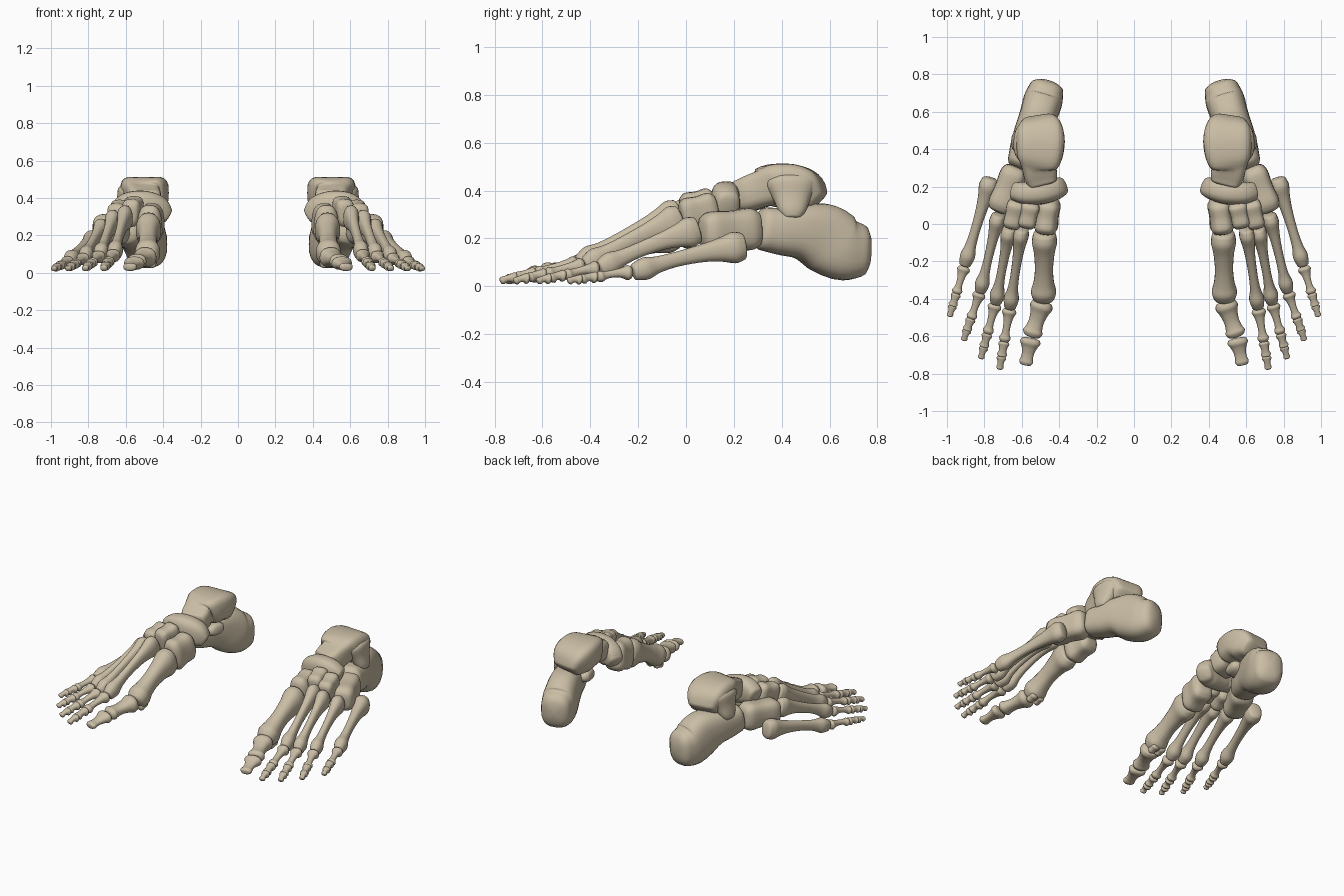
import bpy, bmesh, math
from mathutils import Vector

cube = bpy.data.objects.get("Cube")
if cube:
    bpy.data.objects.remove(cube, do_unlink=True)

ivory = bpy.data.materials.new("bone_ivory")
ivory.use_nodes = True
ivory.diffuse_color = (0.59, 0.51, 0.375, 1)
shader = ivory.node_tree.nodes["Principled BSDF"]
shader.inputs["Base Color"].default_value = ivory.diffuse_color
shader.inputs["Roughness"].default_value = 0.7

SIDES, STEPS = 24, 4


def refine(sections):
    """Smooth curve through sections (x, y, z, width, height)."""
    pts = [Vector(s) for s in sections]
    out = []
    for i in range(len(pts) - 1):
        p, q = pts[i], pts[i + 1]
        before = pts[i - 1] if i else p
        after = pts[i + 2] if i + 2 < len(pts) else q
        m, n = (q - before) / 2, (after - p) / 2
        for k in range(STEPS):
            t = k / STEPS
            blend = t * t * (3 - 2 * t)
            out.append(p + (q - p) * blend
                       + m * (t * (1 - t) ** 2) - n * (t * t * (1 - t)))
    out.append(pts[-1])
    return out


def loft(name, sections, square=2.3, wedge=0, dent=0, dome=0.16):
    """Skin rounded rings along a path, close with domes, mirror to both feet."""
    rows = refine(sections)
    centers = [Vector(r[:3]) for r in rows]
    last = len(rows) - 1
    rings = []
    for i, r in enumerate(rows):
        tangent = (centers[min(i + 1, last)] - centers[max(i - 1, 0)]).normalized()
        rings.append((centers[i], tangent, r[3], r[4]))

    def cap(ring, sign):
        c, tangent, w, h = ring
        angles = [math.radians(a) for a in (25, 50, 72, 86)]
        return [(c + tangent * sign * dome * min(w, h) * math.sin(a), tangent,
                 w * math.cos(a), h * math.cos(a)) for a in angles]

    rings = cap(rings[0], -1)[::-1] + rings + cap(rings[-1], 1)
    bm = bmesh.new()
    loops = []
    for c, tangent, w, h in rings:
        side = tangent.cross(Vector((0, 0, 1))).normalized()
        up = side.cross(tangent)
        loop = []
        for k in range(SIDES):
            a = math.tau * k / SIDES
            co, si = math.cos(a), math.sin(a)
            u = math.copysign(abs(co) ** (2 / square), co) * (1 + wedge * si)
            v = math.copysign(abs(si) ** (2 / square), si)
            v -= dent * max(si, 0) ** 6
            loop.append(bm.verts.new(c + side * u * w / 2 + up * v * h / 2))
        loops.append(loop)
    for lower, upper in zip(loops, loops[1:]):
        for k in range(SIDES):
            j = (k + 1) % SIDES
            bm.faces.new((lower[k], lower[j], upper[j], upper[k]))
    bm.faces.new(loops[0])
    bm.faces.new(loops[-1])
    bmesh.ops.recalc_face_normals(bm, faces=bm.faces)
    mesh = bpy.data.meshes.new(name)
    bm.to_mesh(mesh)
    bm.free()
    mesh.shade_smooth()
    mesh.materials.append(ivory)
    obj = bpy.data.objects.new(name, mesh)
    bpy.context.collection.objects.link(obj)
    mirror = obj.modifiers.new("other_foot", "MIRROR")
    mirror.use_mirror_merge = False


# Thickness along a bone, as (position, scale)
LONG = [(0, .85), (.08, 1), (.2, .8), (.36, .64), (.6, .58), (.78, .7), (.9, 1), (1, .8)]
STOUT = [(0, .9), (.12, 1), (.3, .82), (.55, .72), (.76, .82), (.9, 1), (1, .85)]
BLOCK = [(0, .85), (.15, 1), (.5, .95), (.85, 1), (1, .85)]


def bone(name, a, b, size_a, size_b, profile, bow=0, **shape):
    """Bone between two points, with (width, height) at each end."""
    a, b, size_a, size_b = map(Vector, (a, b, size_a, size_b))
    sections = []
    for t, scale in profile:
        p = a.lerp(b, t)
        p.z += bow * math.sin(math.pi * t)
        sections.append((*p, *(size_a.lerp(size_b, t) * scale)))
    loft(name, sections, **shape)


# Heel bone with its inner shelf
loft("heel_bone", [
    (.467, .726, .15, .185, .225), (.488, .655, .158, .21, .27),
    (.515, .57, .205, .2, .285), (.545, .485, .228, .195, .235),
    (.572, .4, .23, .185, .2), (.598, .325, .24, .16, .18)], square=2.7, dome=.24)
bone("heel_shelf", (.53, .42, .26), (.43, .4, .28), (.16, .1), (.12, .07), BLOCK)

# Ankle bone: head, neck and pulley-shaped body
loft("ankle_bone", [
    (.49, .225, .38, .16, .14), (.5, .265, .39, .18, .155),
    (.51, .315, .41, .185, .165), (.505, .355, .425, .24, .19),
    (.5, .44, .427, .26, .19), (.502, .5, .4, .24, .19),
    (.508, .545, .36, .18, .12)], square=3.4, dent=.12, dome=.12)
bone("ankle_outer_process", (.57, .44, .44), (.632, .445, .29), (.24, .15), (.09, .06), BLOCK)

# Boat-shaped bone wrapping the ankle head
loft("navicular_bone", [
    (.39, .2, .305, .1, .1), (.43, .185, .33, .12, .16),
    (.5, .17, .35, .13, .175), (.58, .165, .352, .12, .16),
    (.635, .175, .335, .1, .12)], square=2.7)

# Wedge bones and cuboid
bone("inner_wedge_bone", (.455, .12, .285), (.475, -.035, .255), (.13, .18), (.13, .21),
     BLOCK, square=3, wedge=-.15)
bone("middle_wedge_bone", (.55, .11, .335), (.575, -.01, .315), (.1, .16), (.09, .145),
     BLOCK, square=3, wedge=.2)
bone("outer_wedge_bone", (.625, .12, .32), (.655, -.01, .29), (.1, .155), (.09, .15),
     BLOCK, square=3, wedge=.2)
bone("cuboid_bone", (.635, .29, .24), (.722, .08, .23), (.145, .18), (.14, .16),
     BLOCK, square=3)

# Each ray: base, head and tip of the toe, then base, head and toe sizes
RAYS = {
    "second": ((.6, -.03, .305), (.662, -.44, .097), (.718, -.772, .021),
               (.085, .14), (.08, .095), .068),
    "third": ((.665, -.025, .28), (.738, -.415, .09), (.818, -.715, .02),
              (.085, .14), (.078, .092), .066),
    "fourth": ((.725, .045, .235), (.82, -.355, .078), (.91, -.618, .02),
               (.085, .13), (.076, .09), .064),
    "fifth": ((.768, .235, .167), (.903, -.215, .06), (.985, -.49, .02),
              (.105, .135), (.078, .09), .062),
}
for ray, (base, head, tip, base_size, head_size, toe) in RAYS.items():
    bone(ray + "_metatarsal", base, head, base_size, head_size, LONG, bow=.012)
    start = Vector(head)
    start += (Vector(tip) - start).normalized() * .02
    path = Vector(tip) - start
    parts = (("proximal", 0, .53, 1.15, .88), ("middle", .56, .78, .88, .8),
             ("distal", .81, 1, .8, .55))
    for part, t0, t1, s0, s1 in parts:
        bone(f"{ray}_toe_{part}", start + path * t0, start + path * t1,
             (toe * s0, toe * s0 * .9), (toe * s1, toe * s1 * .85),
             LONG if part == "proximal" else STOUT, bow=.006)

# Great toe ray
bone("first_metatarsal", (.478, -.055, .24), (.484, -.395, .09), (.135, .19), (.135, .135),
     STOUT, bow=.012)
bone("great_toe_proximal", (.49, -.425, .085), (.547, -.595, .058), (.125, .11), (.105, .075),
     STOUT)
bone("great_toe_distal", (.552, -.62, .053), (.58, -.75, .028), (.115, .075), (.07, .04),
     STOUT)
for label, x in (("inner", .46), ("outer", .51)):
    bone(label + "_sesamoid", (x, -.335, .06), (x, -.39, .045), (.05, .05), (.045, .045), BLOCK)
